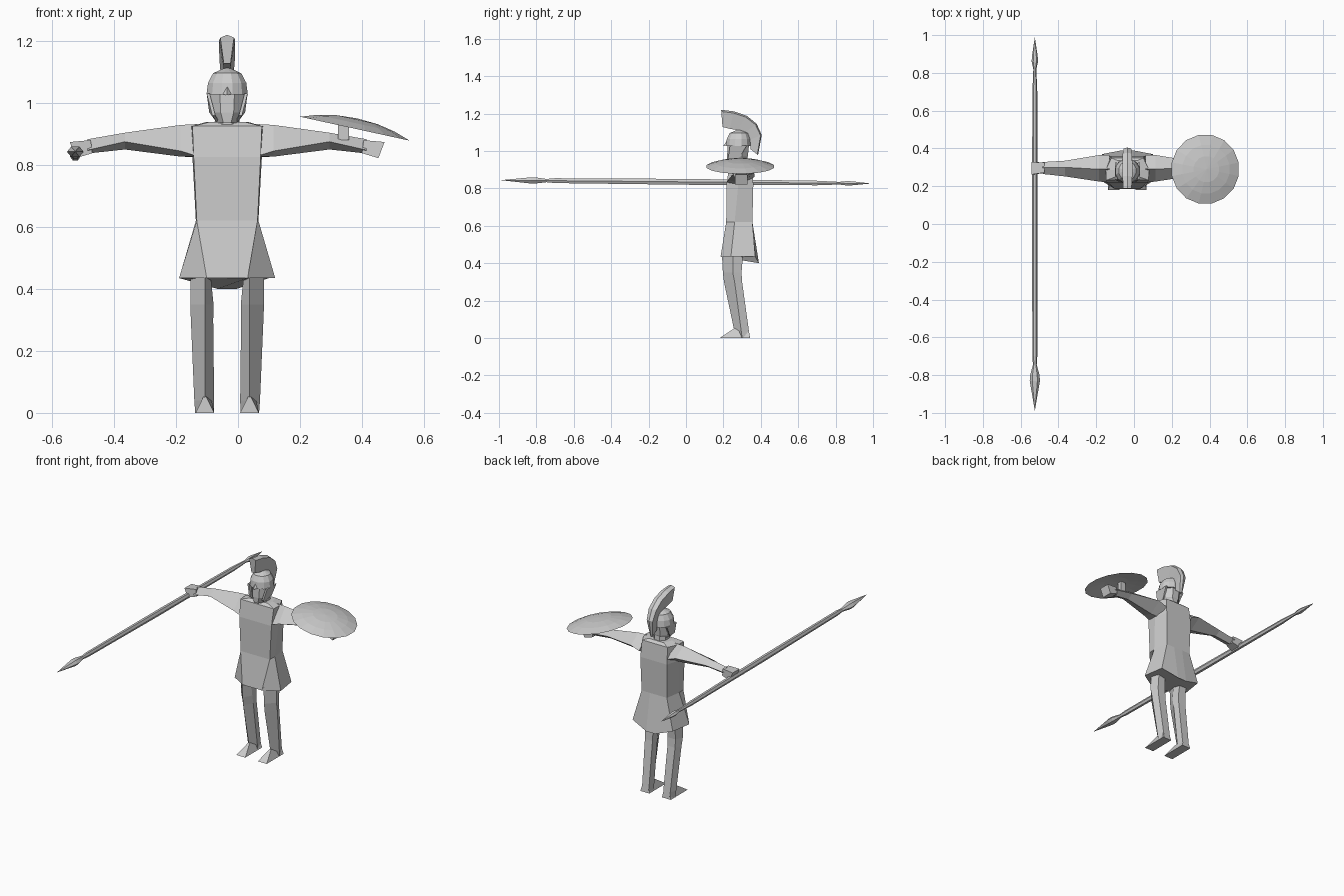
import bpy, bmesh, math
from mathutils import Matrix, Vector

CX, CY = -0.035, 0.285   # body axis
grey = bpy.data.materials.new("plain_grey")
grey.diffuse_color = (0.6, 0.6, 0.6, 1)


def loft(name, rings, caps=True):
    """Skin a list of equal-length rings; single-point rings become tips."""
    bm = bmesh.new()
    vr = [[bm.verts.new(p) for p in r] for r in rings]
    for a, b in zip(vr, vr[1:]):
        n = max(len(a), len(b))
        for i in range(n):
            j = (i + 1) % n
            if len(a) == 1:
                bm.faces.new((a[0], b[j], b[i]))
            elif len(b) == 1:
                bm.faces.new((a[i], a[j], b[0]))
            else:
                bm.faces.new((a[i], a[j], b[j], b[i]))
    if caps:
        for r in (vr[0], vr[-1]):
            if len(r) > 2:
                bm.faces.new(r)
    bmesh.ops.recalc_face_normals(bm, faces=bm.faces)
    me = bpy.data.meshes.new(name)
    bm.to_mesh(me)
    bm.free()
    me.materials.append(grey)
    ob = bpy.data.objects.new(name, me)
    bpy.context.collection.objects.link(ob)
    return ob


def ellipse(n, rx, ry, z, cx=CX, cy=CY, turn=0.5):
    return [(cx + rx * math.cos(2 * math.pi * (i + turn) / n),
             cy + ry * math.sin(2 * math.pi * (i + turn) / n), z) for i in range(n)]


def body_ring(front, side, back, yf, ym, yb, z, drop=0.0, bulge=0.0):
    """Eight points: front pair, side pair, back corners, low back pair."""
    return [(CX - front, yf, z), (CX + front, yf, z), (CX + side, ym, z),
            (CX + back, yb, z), (CX + 0.03, yb + bulge, z - drop),
            (CX - 0.03, yb + bulge, z - drop), (CX - back, yb, z), (CX - side, ym, z)]


# Tunic: flared skirt, waist, chest and shoulders
loft("tunic", [
    body_ring(0.066, 0.155, 0.135, 0.185, 0.24, 0.37, 0.435, 0.035, 0.02),
    body_ring(0.098, 0.101, 0.085, 0.215, 0.26, 0.355, 0.62),
    body_ring(0.108, 0.112, 0.09, 0.217, 0.28, 0.36, 0.825),
    body_ring(0.112, 0.115, 0.085, 0.232, 0.285, 0.35, 0.925),
    body_ring(0.06, 0.07, 0.05, 0.25, 0.285, 0.335, 0.938)])

# Arms, legs and feet, one per side
for s, side in ((-1, "right"), (1, "left")):
    arm = []
    # distance from axis, top z, front (y, z), bottom z, back (y, z), middle y
    for d, zt, yf, zf, zb, yb, zk, ym in (
            (0.095, 0.932, 0.219, 0.828, 0.825, 0.365, 0.86, 0.29),
            (0.15, 0.929, 0.225, 0.845, 0.827, 0.365, 0.88, 0.29),
            (0.33, 0.904, 0.252, 0.875, 0.85, 0.335, 0.875, 0.30),
            (0.45, 0.883, 0.265, 0.848, 0.837, 0.328, 0.86, 0.30)):
        x = CX + s * d
        arm.append([(x, ym, zt), (x, yf, zf), (x, ym, zb), (x, yb, zk)])
    loft(side + "_arm", arm)
    hand = []
    for d0, d1, zt, zb, yf, yb in ((0.44, 0.435, 0.88, 0.838, 0.272, 0.325),
                                   (0.508, 0.488, 0.874, 0.822, 0.262, 0.328)):
        hand.append([(CX + s * d0, yf, zt), (CX + s * d1, yf, zb),
                     (CX + s * d1, yb, zb), (CX + s * d0, yb, zt)])
    loft(side + "_hand", hand)

    lx = CX + s * 0.072
    leg = []
    # z, front y, side y, back y, outer and inner half widths
    for z, yf, ys, yb, wo, wi in (
            (0.45, 0.192, 0.25, 0.305, 0.046, 0.018),
            (0.35, 0.197, 0.25, 0.297, 0.047, 0.028),
            (0.30, 0.203, 0.26, 0.30, 0.045, 0.027),
            (0.04, 0.258, 0.295, 0.336, 0.034, 0.03),
            (0.0, 0.28, 0.30, 0.342, 0.031, 0.029)):
        leg.append([(lx, yf, z), (lx + s * wo, ys, z), (lx + s * wo * 0.65, yb, z),
                    (lx - s * wi * 0.8, yb, z), (lx - s * wi, ys, z)])
    loft(side + "_leg", leg)
    foot = [[(lx - 0.03, 0.18, 0), (lx + 0.03, 0.18, 0),
             (lx + 0.03, 0.342, 0), (lx - 0.03, 0.342, 0)],
            [(lx - 0.004, 0.26, 0.053), (lx + 0.004, 0.26, 0.053),
             (lx + 0.02, 0.33, 0.053), (lx - 0.02, 0.33, 0.053)]]
    loft(side + "_foot", foot)

    # Cheek guard hanging from the helmet rim
    def cheek(t):
        return [(CX + s * (0.066 - t), 0.235, 1.03), (CX + s * (0.066 - t), 0.325, 1.03),
                (CX + s * (0.058 - t), 0.29, 0.97), (CX + s * (0.036 - t), 0.25, 0.94),
                (CX + s * (0.048 - t), 0.225, 0.96)]
    loft(side + "_cheek_guard", [cheek(0), cheek(0.01)])

# Neck and head
loft("neck", [ellipse(8, 0.045, 0.05, 0.92), ellipse(8, 0.04, 0.045, 0.98)])
loft("head", [ellipse(8, 0.032, 0.05, 0.935, cy=0.268),
              ellipse(8, 0.055, 0.06, 0.97, cy=0.275),
              ellipse(8, 0.062, 0.062, 1.035, cy=0.28)])

# Helmet dome with a small front beak
loft("helmet", [ellipse(12, 0.069, 0.068, 1.027, cy=0.28),
                ellipse(12, 0.064, 0.064, 1.065, cy=0.28),
                ellipse(12, 0.047, 0.05, 1.096, cy=0.282),
                [(CX, 0.285, 1.117)]])
loft("beak", [[(CX - 0.02, 0.222, 1.03), (CX + 0.02, 0.222, 1.03), (CX, 0.222, 1.06)],
              [(CX, 0.198, 1.025)]])

# Curved crest: pairs of inner and outer (y, z) along its sweep
crest = []
for yi, zi, yo, zo, w in ((0.195, 1.128, 0.188, 1.22, 0.022),
                          (0.235, 1.118, 0.255, 1.212, 0.026),
                          (0.275, 1.112, 0.325, 1.188, 0.026),
                          (0.315, 1.098, 0.378, 1.145, 0.025),
                          (0.342, 1.06, 0.405, 1.085, 0.02),
                          (0.345, 1.01, 0.385, 0.978, 0.008)):
    ym, zm = yi + (yo - yi) * 0.9, zi + (zo - zi) * 0.9
    crest.append([(CX - 0.011, yi, zi), (CX - w, ym, zm), (CX, yo, zo),
                  (CX + w, ym, zm), (CX + 0.011, yi, zi)])
loft("helmet_crest", crest)

# Shield: thin hollow dome tilted outward
def shield_ring(r, z):
    return ellipse(16, r, r, z, cx=0, cy=0)

shield = loft("shield", [
    [(0, 0, 0.034)], shield_ring(0.07, 0.030), shield_ring(0.13, 0.018),
    shield_ring(0.185, 0.0),
    shield_ring(0.13, 0.010), shield_ring(0.07, 0.020), [(0, 0, 0.024)]])
shield.data.transform(Matrix.Translation(Vector((0.377, 0.29, 0.917)))
                      @ Matrix.Rotation(math.radians(12.3), 4, 'Y'))

# Shield strap joining it to the forearm
loft("shield_strap", [ellipse(4, 0.025, 0.02, 0.88, cx=0.34, cy=0.295),
                      ellipse(4, 0.025, 0.02, 0.945, cx=0.34, cy=0.295)])

# Spear: shaft with a blade at each end
SX = -0.525


def spear_ring(y, w, h):
    z = 0.835 - 0.009 * y
    if w == 0:
        return [(SX, y, z)]
    return [(SX + w * math.cos(i * math.pi / 3), y, z + h * math.sin(i * math.pi / 3))
            for i in range(6)]


loft("spear", [spear_ring(*p) for p in (
    (-0.99, 0, 0), (-0.83, 0.027, 0.019), (-0.80, 0.025, 0.018), (-0.745, 0.010, 0.010),
    (-0.70, 0.013, 0.015), (0.0, 0.015, 0.018), (0.70, 0.013, 0.014), (0.82, 0.008, 0.008),
    (0.86, 0.017, 0.014), (0.89, 0.015, 0.012), (0.99, 0, 0))])
